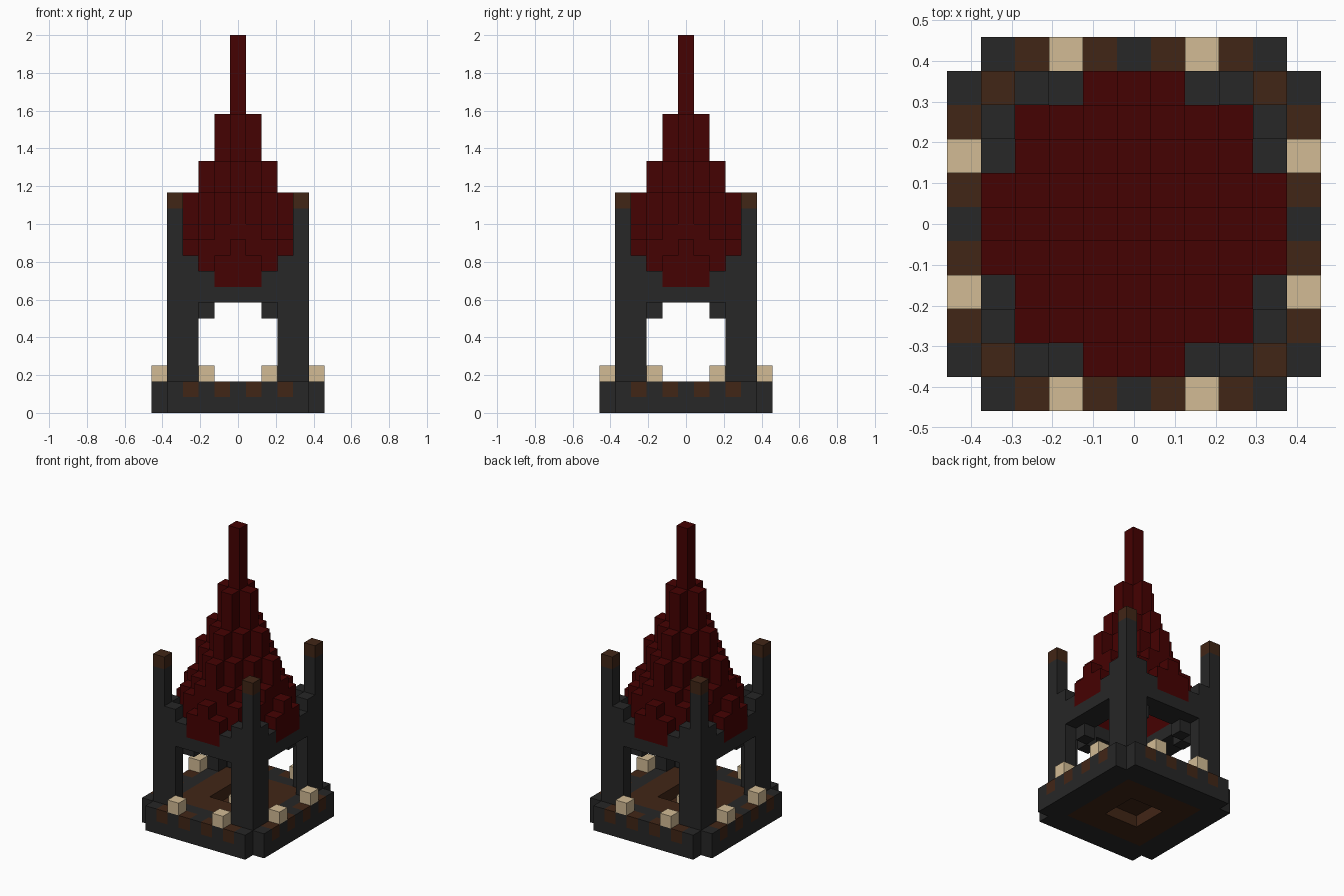
import bpy, bmesh
from mathutils import Matrix, Vector
from math import pi

cube = bpy.data.objects.get("Cube")
if cube:
    bpy.data.objects.remove(cube, do_unlink=True)

U = 1 / 12  # one block


def material(name, rgb):
    m = bpy.data.materials.new(name)
    m.use_nodes = True
    color = (*rgb, 1)
    m.diffuse_color = color
    m.node_tree.nodes["Principled BSDF"].inputs["Base Color"].default_value = color
    return m


STONE = material("dark_stone", (0.02, 0.02, 0.02))
RED = material("deep_red", (0.06, 0.0005, 0.0005))
BROWN = material("dark_brown", (0.053, 0.019, 0.008))
CREAM = material("cream", (0.65, 0.5, 0.3))


def part(name, mat, boxes, turns=4):
    """Join boxes (x0, x1, y0, y1, z0, z1 in blocks), repeated around the z axis."""
    bm = bmesh.new()
    for k in range(turns):
        spin = Matrix.Rotation(k * pi / 2, 4, "Z")
        for x0, x1, y0, y1, z0, z1 in boxes:
            mid = Vector((x0 + x1, y0 + y1, z0 + z1)) * U / 2
            size = Vector((x1 - x0, y1 - y0, z1 - z0)) * U
            bmesh.ops.create_cube(bm, size=1, matrix=spin @ Matrix.Translation(mid)
                                  @ Matrix.Diagonal((*size, 1)))
    mesh = bpy.data.meshes.new(name)
    bm.to_mesh(mesh)
    bm.free()
    mesh.materials.append(mat)
    obj = bpy.data.objects.new(name, mesh)
    bpy.context.collection.objects.link(obj)
    return obj


def cell(x, y, z0, z1):
    return (x - .5, x + .5, y - .5, y + .5, z0, z1)


def pair(x, y, z0, z1):
    return [cell(s * x, y, z0, z1) for s in (-1, 1)]


# Plinth: dark frame, outer rim with brown insets, and cream blocks
part("base_frame", STONE, [(-4.5, 3.5, -4.5, -3.5, 0, 2)])
part("base_rim", STONE, [(-4.5, 4.5, -5.5, -4.5, 0, 1)]
     + [cell(x, -5, 1, 2) for x in (-4, -2, 0, 2, 4)])
part("rim_insets", BROWN, [cell(x, -5, 1, 2) for x in (-3, -1, 1, 3)])
part("rim_blocks", CREAM, pair(2, -5, 2, 3))

# Floor around a shallow central pit
part("floor", BROWN, [(-3.5, 1.5, -3.5, -1.5, 0, 2)])
part("pit_floor", BROWN, [(-1.5, 1.5, -1.5, 1.5, .95, 1.05)], turns=1)
part("pit_block", CREAM, [cell(0, 0, 1.05, 2)], turns=1)

# Corner posts with brown caps
part("corner_posts", STONE, [cell(4, -4, 2, 13)])
part("post_caps", BROWN, [cell(4, -4, 13, 14)])

# Stepped walls between the posts, over open arches
part("arch_walls", STONE, [(-2.5, 2.5, -4.5, -3.5, 7, 8)]
     + pair(2, -4, 8, 9) + pair(3, -4, 2, 10))
part("inner_frame", STONE, [(-3.5, 2.5, -3.5, -2.5, 7, 8)])
part("inner_brackets", STONE, pair(2, -3, 6, 7))

# Hollow stepped roof: columns rise in rings towards the spire
TOPS = {(0, 0): 24, (1, 0): 19, (1, 1): 16, (2, 0): 16, (2, 1): 14, (2, 2): 12,
        (3, 0): 14, (3, 1): 12, (3, 2): 11, (3, 3): 9, (4, 0): 11, (4, 1): 10}
RING_BOTTOMS = (18, 13, 10, 8, 8)
columns = []
for x in range(-4, 5):
    for y in range(-4, 5):
        ring = max(abs(x), abs(y))
        key = (ring, min(abs(x), abs(y)))
        if key in TOPS:
            columns.append(cell(x, y, RING_BOTTOMS[ring], TOPS[key]))
part("roof", RED, columns, turns=1)
